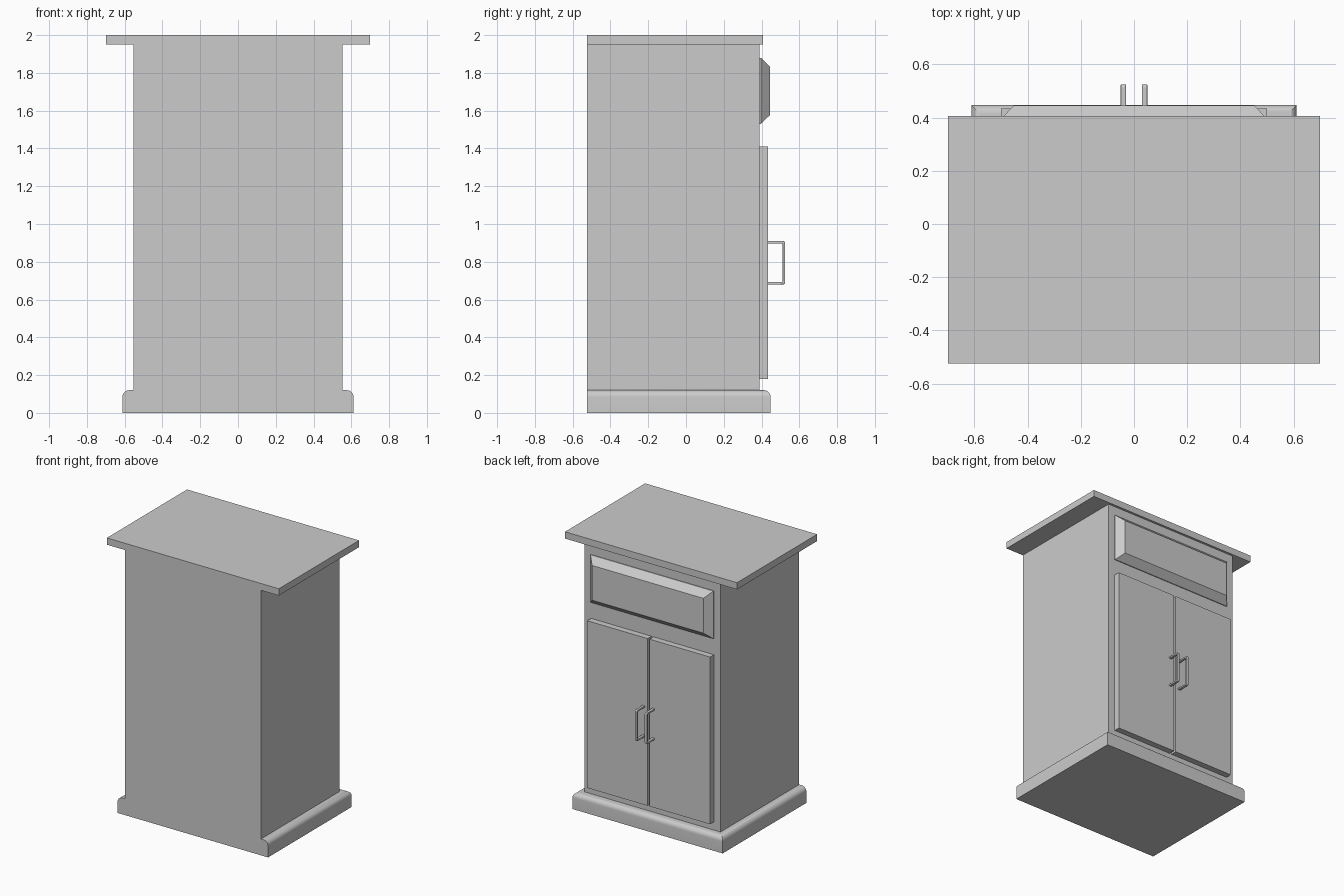
import bpy
import bmesh
import math

cube = bpy.data.objects.get("Cube")
if cube:
    bpy.data.objects.remove(cube, do_unlink=True)

# Single flat colour
paint = bpy.data.materials.new("light_grey")
paint.use_nodes = True
COLOUR = (0.6, 0.6, 0.6, 1)
paint.diffuse_color = COLOUR
paint.node_tree.nodes["Principled BSDF"].inputs["Base Color"].default_value = COLOUR

BACK, FACE = -0.525, 0.39      # back plane and door-side plane of the body
HALF = 0.554                   # half width of the body


def loft(name, rings, smooth=False):
    """Skin a stack of equal-length rings and cap both ends."""
    bm = bmesh.new()
    loops = [[bm.verts.new(p) for p in ring] for ring in rings]
    for a, b in zip(loops, loops[1:]):
        for i in range(len(a)):
            j = (i + 1) % len(a)
            bm.faces.new((a[i], a[j], b[j], b[i]))
    bm.faces.new(loops[0][::-1])
    bm.faces.new(loops[-1])
    bmesh.ops.recalc_face_normals(bm, faces=bm.faces)
    mesh = bpy.data.meshes.new(name)
    bm.to_mesh(mesh)
    bm.free()
    mesh.materials.append(paint)
    obj = bpy.data.objects.new(name, mesh)
    bpy.context.collection.objects.link(obj)
    if smooth:
        bpy.ops.object.select_all(action='DESELECT')
        obj.select_set(True)
        bpy.context.view_layer.objects.active = obj
        bpy.ops.object.shade_smooth_by_angle(angle=math.radians(30))
    return obj


def flat_ring(x, y0, y1, z):
    return [(-x, y0, z), (x, y0, z), (x, y1, z), (-x, y1, z)]


def upright_ring(x0, x1, z0, z1, y):
    return [(x0, y, z0), (x1, y, z0), (x1, y, z1), (x0, y, z1)]


# Plinth: rounded moulding on three sides, flush at the back
R, OUT, TOP = 0.036, 0.058, 0.12
profile = [(OUT, 0)]
for i in range(9):
    a = math.radians(90 * i / 8)
    profile.append((OUT - R + R * math.cos(a), TOP - R + R * math.sin(a)))
profile.append((0, TOP))
loft("plinth", [flat_ring(HALF + d, BACK, FACE + d, z) for d, z in profile], True)

# Body and overhanging top
loft("cabinet_body", [flat_ring(HALF, BACK, FACE, z) for z in (TOP, 1.95)])
loft("table_top", [flat_ring(0.7, BACK, 0.407, z) for z in (1.95, 2.0)])

# Drawer front: raised panel with sloping sides
SLOPE = 0.047
loft("drawer_front", [
    upright_ring(-0.5 + s, 0.5 - s, 1.53 + s, 1.88 - s, y)
    for s, y in ((0, FACE), (0, FACE + 0.006), (SLOPE, 0.445))])

# Pair of doors with U-shaped handles
for side, sign in (("left", 1), ("right", -1)):
    xs = sorted((sign * 0.008, sign * 0.5))
    loft(side + "_door", [upright_ring(*xs, 0.18, 1.41, y) for y in (FACE, 0.435)])

    lo, hi, tip, t, c = 0.68, 0.91, 0.525, 0.013, 0.008
    outline = [(0.43, lo), (tip - c, lo), (tip, lo + c), (tip, hi - c), (tip - c, hi),
               (0.43, hi), (0.43, hi - t), (tip - t, hi - t), (tip - t, lo + t), (0.43, lo + t)]
    handle = loft(side + "_handle", [[(sign * x, y, z) for y, z in outline] for x in (0.03, 0.05)])
    bevel = handle.modifiers.new("soft_edges", 'BEVEL')
    bevel.width = 0.003
    bevel.segments = 2
